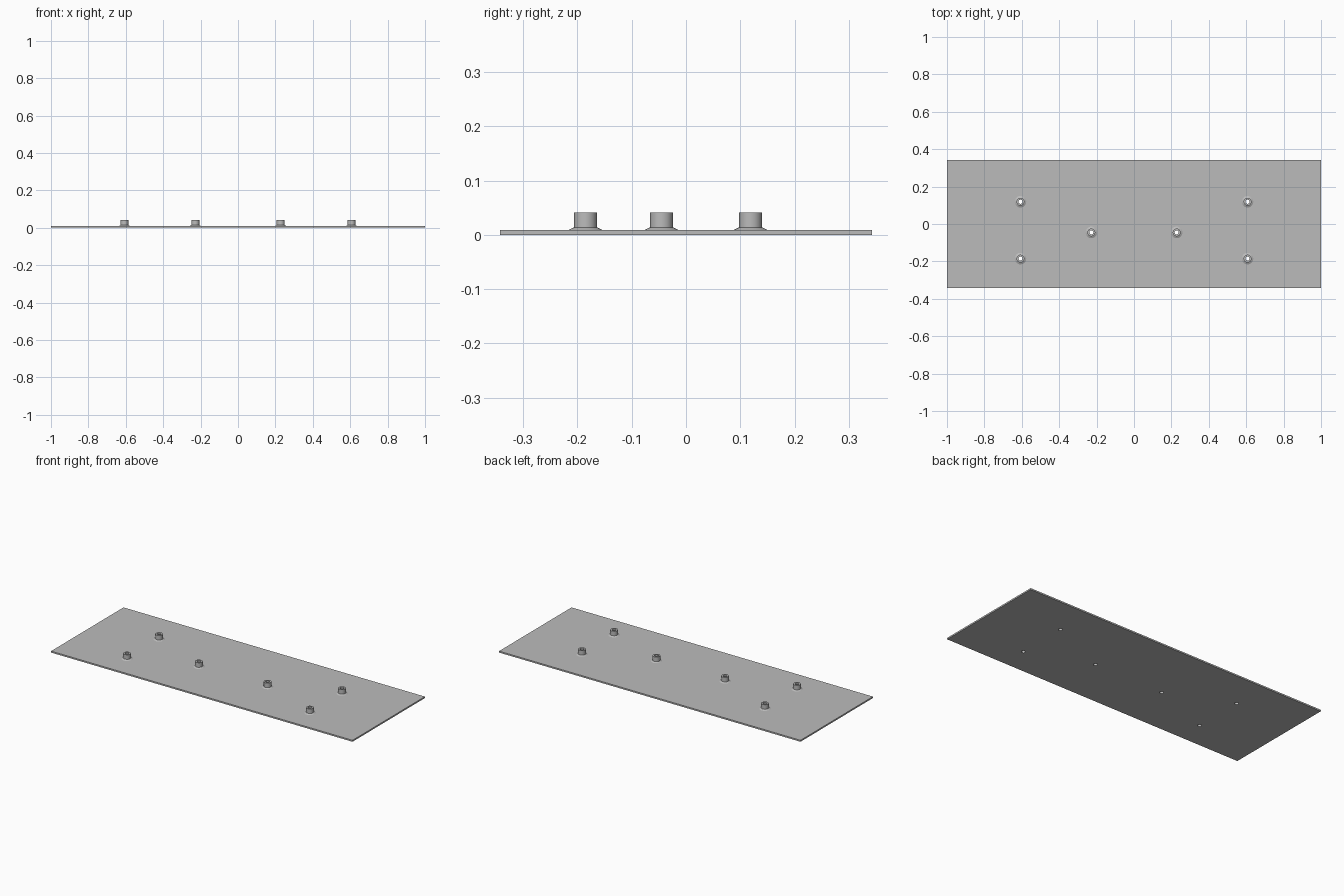
import bpy, bmesh, math

if "Cube" in bpy.data.objects:
    bpy.data.objects.remove(bpy.data.objects["Cube"])

LENGTH, WIDTH, THICK = 2.0, 0.686, 0.009
TOP, HOLE_R, BOSS_R, FLARE_R, FLARE_Z = 0.041, 0.011, 0.021, 0.031, 0.014
SIDES = 32
HALF_SPOTS = [(0.607, 0.119), (0.607, -0.185), (0.228, -0.045)]
SPOTS = [(s * x, y) for x, y in HALF_SPOTS for s in (-1, 1)]

grey = bpy.data.materials.new("plain_grey")
grey.use_nodes = True
colour = (0.5, 0.5, 0.5, 1)
grey.diffuse_color = colour
grey.node_tree.nodes["Principled BSDF"].inputs["Base Color"].default_value = colour


def activate(ob):
    bpy.ops.object.select_all(action="DESELECT")
    ob.select_set(True)
    bpy.context.view_layer.objects.active = ob


def lathe(name, profile, spot):
    """Revolve a (radius, z) profile about a vertical axis."""
    bm = bmesh.new()
    rings = []
    for r, z in profile:
        angles = [math.tau * i / SIDES for i in range(SIDES)]
        rings.append([bm.verts.new((r * math.cos(a), r * math.sin(a), z)) for a in angles])
    for low, high in zip(rings, rings[1:]):
        for i in range(SIDES):
            j = (i + 1) % SIDES
            bm.faces.new((low[i], low[j], high[j], high[i]))
    mesh = bpy.data.meshes.new(name)
    bm.to_mesh(mesh)
    bm.free()
    ob = bpy.data.objects.new(name, mesh)
    ob.location = (*spot, 0)
    bpy.context.collection.objects.link(ob)
    mesh.materials.append(grey)
    activate(ob)
    bpy.ops.object.shade_smooth_by_angle(angle=math.radians(25))
    return ob


# Base plate
bpy.ops.mesh.primitive_cube_add(size=1, location=(0, 0, THICK / 2))
plate = bpy.context.object
plate.name = "base_plate"
plate.scale = (LENGTH, WIDTH, THICK)
bpy.ops.object.transform_apply(location=True, scale=True)
plate.data.materials.append(grey)

# Through holes in the plate
for spot in SPOTS:
    bpy.ops.mesh.primitive_cylinder_add(vertices=SIDES, radius=HOLE_R, depth=0.1,
                                        location=(*spot, 0))
    cutter = bpy.context.object
    cutter.name = "hole_cutter"
    cutter.hide_render = True
    cutter.data.materials.append(grey)
    activate(plate)
    mod = plate.modifiers.new("hole", "BOOLEAN")
    mod.operation = "DIFFERENCE"
    mod.solver = "EXACT"
    mod.object = cutter
    bpy.ops.object.modifier_apply(modifier=mod.name)
    bpy.data.objects.remove(cutter)

# Hollow standoffs with a flared foot
boss = [(FLARE_R, THICK), (BOSS_R, FLARE_Z), (BOSS_R, TOP), (HOLE_R, TOP), (HOLE_R, THICK)]
for spot in SPOTS:
    lathe("standoff", boss, spot)
